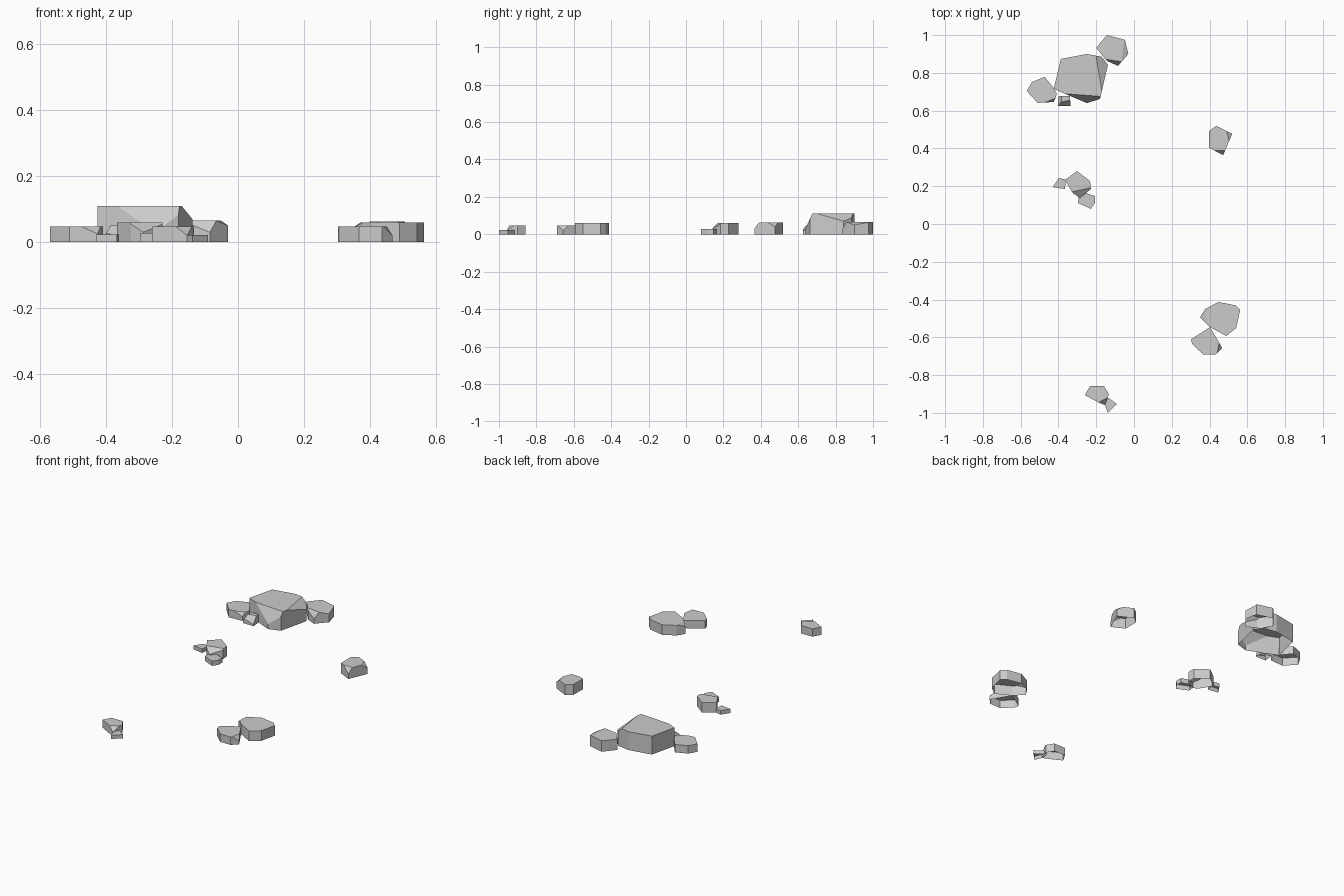
import bpy, bmesh
from mathutils import Vector


def stone(name, outline, h, cuts=()):
    """Prism over an outline, chamfered by three-point planes, open underneath."""
    bm = bmesh.new()
    base = bm.faces.new([bm.verts.new((x, y, 0)) for x, y in outline])
    ext = bmesh.ops.extrude_face_region(bm, geom=[base], use_keep_orig=True)
    for v in ext["geom"]:
        if isinstance(v, bmesh.types.BMVert):
            v.co.z = h
    n = len(outline)
    mid = Vector((sum(p[0] for p in outline) / n, sum(p[1] for p in outline) / n, h * 0.4))
    for a, b, c in cuts:
        a, b, c = Vector(a), Vector(b), Vector(c)
        no = (b - a).cross(c - a).normalized()
        if no.dot(mid - a) > 0:
            no = -no
        geom = bm.verts[:] + bm.edges[:] + bm.faces[:]
        bmesh.ops.bisect_plane(bm, geom=geom, plane_co=a, plane_no=no, clear_outer=True)
        rim = [e for e in bm.edges if e.is_boundary]
        bmesh.ops.holes_fill(bm, edges=rim, sides=0)
    bmesh.ops.recalc_face_normals(bm, faces=bm.faces[:])
    floor = [f for f in bm.faces if all(v.co.z < 1e-5 for v in f.verts)]
    bmesh.ops.delete(bm, geom=floor, context='FACES_ONLY')
    me = bpy.data.meshes.new(name)
    bm.to_mesh(me)
    bm.free()
    bpy.context.collection.objects.link(bpy.data.objects.new(name, me))


# Back cluster
stone("boulder", [(-.387, .874), (-.25, .9), (-.17, .885), (-.138, .842), (-.18, .662),
                  (-.25, .64), (-.425, .715)], .11,
      [((-.2, .885, .11), (-.165, .67, .11), (-.138, .842, .07)),
       ((-.37, .69, .11), (-.17, .675, .11), (-.25, .64, .03))])
stone("boulder_right_stone", [(-.143, 1), (-.048, .975), (-.03, .9), (-.085, .837),
                              (-.143, .863), (-.2, .932), (-.17, .97)], .065,
      [((-.052, .972, .065), (-.062, .89, .065), (-.03, .9, .05)),
       ((-.135, .87, .065), (-.07, .86, .065), (-.085, .837, .03))])
stone("boulder_left_stone", [(-.472, .779), (-.54, .752), (-.568, .704), (-.51, .641),
                             (-.424, .646), (-.408, .69), (-.43, .726)], .047,
      [((-.48, .64, .047), (-.42, .665, .047), (-.424, .646, .025))])
stone("boulder_pebble", [(-.398, .678), (-.34, .678), (-.335, .625), (-.403, .625)], .05,
      [((-.39, .645, .05), (-.34, .655, .05), (-.37, .625, .02)),
       ((-.385, .67, .05), (-.385, .64, .05), (-.403, .63, .02))])

# Middle left cluster
stone("middle_stone", [(-.302, .28), (-.233, .228), (-.228, .185), (-.286, .138),
                       (-.324, .164), (-.366, .233)], .06,
      [((-.32, .172, .06), (-.24, .19, .06), (-.286, .138, .03))])
stone("middle_left_pebble", [(-.398, .243), (-.36, .235), (-.366, .185), (-.43, .195)], .024)
stone("middle_right_pebble", [(-.292, .148), (-.255, .164), (-.207, .148), (-.207, .111),
                              (-.228, .08), (-.297, .111)], .028)

# Lone right stone
stone("lone_stone", [(.435, .519), (.52, .477), (.472, .365), (.398, .403), (.398, .493)], .062,
      [((.49, .495, .062), (.5, .455, .062), (.52, .477, .04)),
       ((.43, .39, .062), (.48, .39, .062), (.472, .365, .03))])

# Front right pair
stone("front_right_stone", [(.446, -.413), (.536, -.43), (.562, -.456), (.541, -.551),
                            (.488, -.593), (.403, -.546), (.35, -.493), (.377, -.45)], .06,
      [((.37, -.46, .06), (.38, -.52, .06), (.35, -.493, .045))])
stone("front_right_small_stone", [(.403, -.546), (.467, -.657), (.435, -.69), (.366, -.69),
                                  (.308, -.636), (.302, -.61)], .047,
      [((.45, -.63, .047), (.44, -.685, .047), (.467, -.657, .02))])

# Front left pair
stone("front_left_stone", [(-.233, -.858), (-.159, -.858), (-.133, -.9), (-.154, -.959),
                           (-.191, -.943), (-.26, -.906)], .047,
      [((-.185, -.943, .047), (-.14, -.92, .047), (-.154, -.959, .02))])
stone("front_left_pebble", [(-.149, -.911), (-.09, -.953), (-.138, -1), (-.159, -.948)], .022)
